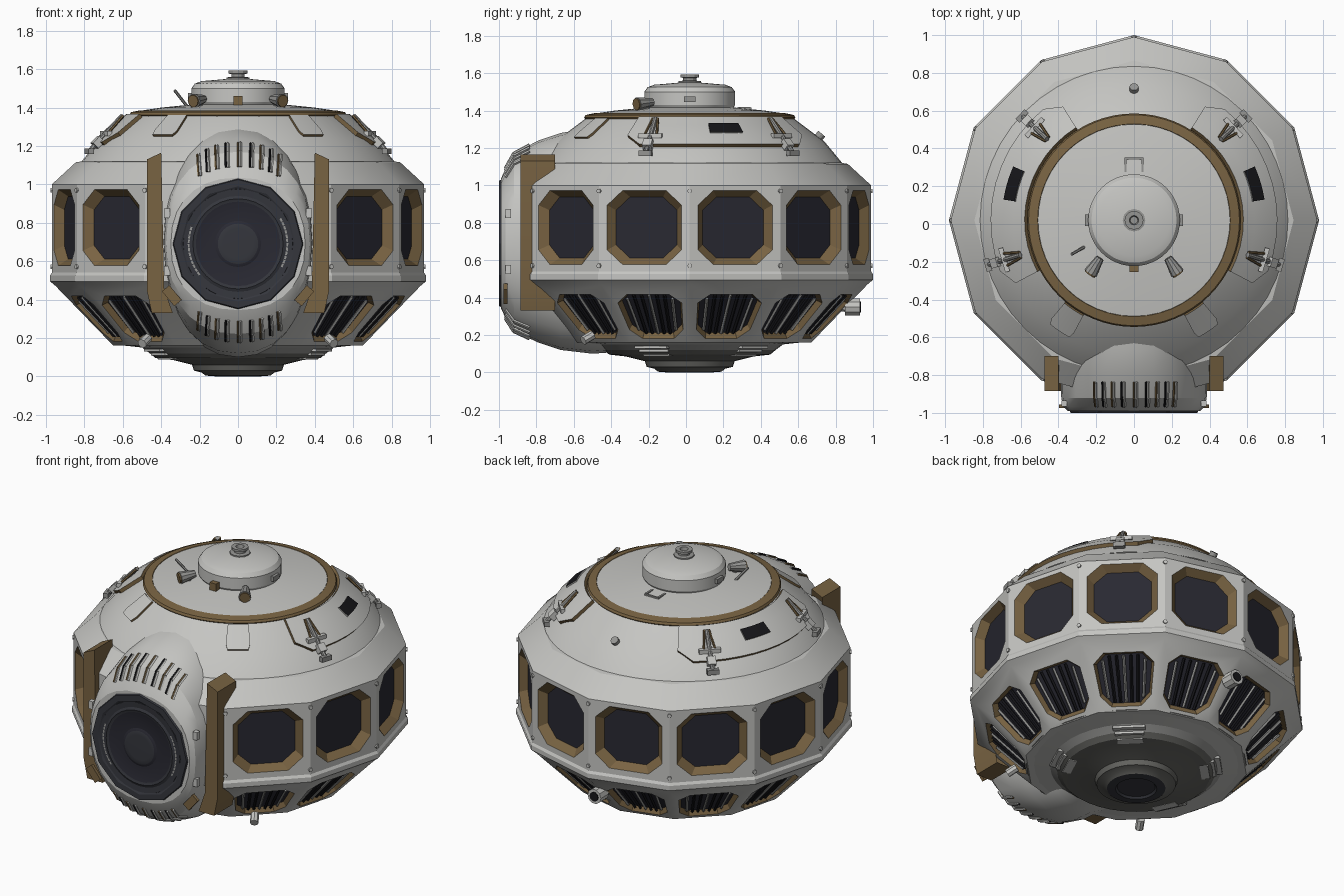
import bpy, bmesh, math
from mathutils import Vector as V

if "Cube" in bpy.data.objects:
    bpy.data.objects.remove(bpy.data.objects["Cube"])

CY = 0.02
PALETTE = {"hull_grey": (.56, .56, .54), "bronze_trim": (.19, .125, .055), "dark_glass": (.022, .022, .032),
           "slat_black": (.008, .008, .01), "underside_grey": (.13, .13, .12), "mid_grey": (.3, .3, .29),
           "hatch_dark": (.035, .037, .046)}
MATS = []
for n, c in PALETTE.items():
    m = bpy.data.materials.new(n)
    m.diffuse_color = (*c, 1)
    m.use_nodes = True
    m.node_tree.nodes["Principled BSDF"].inputs["Base Color"].default_value = m.diffuse_color
    MATS.append(m)
HULL, TRIM, GLASS, SLAT, UNDER, MID, HATCH = range(7)


def finish(name, bm, angle=25):
    bmesh.ops.remove_doubles(bm, verts=bm.verts, dist=1e-5)
    bmesh.ops.recalc_face_normals(bm, faces=bm.faces)
    me = bpy.data.meshes.new(name)
    bm.to_mesh(me)
    bm.free()
    for m in MATS:
        me.materials.append(m)
    ob = bpy.data.objects.new(name, me)
    bpy.context.collection.objects.link(ob)
    bpy.ops.object.select_all(action='DESELECT')
    ob.select_set(True)
    bpy.context.view_layer.objects.active = ob
    bpy.ops.object.shade_smooth_by_angle(angle=math.radians(angle))
    return ob


def face(bm, pts, mat):
    f = bm.faces.new([bm.verts.new(p) for p in pts])
    f.material_index = mat


def pol(r, deg, z):
    a = math.radians(deg)
    return V((r * math.cos(a), CY + r * math.sin(a), z))


def loft(bm, rings, mats):
    for k in range(len(rings) - 1):
        a, b, n = rings[k], rings[k + 1], len(rings[k])
        for i in range(n):
            j = (i + 1) % n
            face(bm, [a[i], a[j], b[j], b[i]], mats if isinstance(mats, int) else mats[k])


def lathe(name, profile, mats, n=48, place=lambda r, a, h: pol(r, a, h)):
    bm = bmesh.new()
    rings = [[place(max(r, 1e-3), 360 * i / n, h) for i in range(n)] for r, h in profile]
    loft(bm, rings, mats)
    face(bm, rings[-1], mats if isinstance(mats, int) else mats[-1])
    return finish(name, bm)


def beam(bm, p, q, r, mat, n=8, r2=None):
    # round bar between two points
    p, q = V(p), V(q)
    quat = (q - p).to_track_quat('Z', 'Y')
    ring = lambda c, s: [c + quat @ V((s * math.cos(t * math.tau / n), s * math.sin(t * math.tau / n), 0)) for t in range(n)]
    a, b = ring(p, r), ring(q, r if r2 is None else r2)
    loft(bm, [a, b], mat)
    face(bm, a[::-1], mat)
    face(bm, b, mat)


def box(bm, c, d, s, mat):
    # block centred at c, long axis along d, sizes s = (across, thick, long)
    quat = V(d).to_track_quat('Z', 'Y')
    ring = lambda h: [V(c) + quat @ V((x * s[0] / 2, y * s[1] / 2, h * s[2] / 2)) for x, y in ((-1, -1), (1, -1), (1, 1), (-1, 1))]
    loft(bm, [ring(-1), ring(1)], mat)
    face(bm, ring(-1)[::-1], mat)
    face(bm, ring(1), mat)


def panel(bm, c, u0, u1, v0, v1, cut, inset, depth, slats=None):
    # hull panel with a recessed, corner-cut window
    at = lambda u, v: c[0].lerp(c[1], u).lerp(c[3].lerp(c[2], u), v)
    nrm = (c[1] - c[0]).cross(c[3] - c[0]).normalized()

    def octagon(u0, u1, v0, v1, k, d):
        uv = [(u0 + k, v0), (u1 - k, v0), (u1, v0 + k), (u1, v1 - k), (u1 - k, v1), (u0 + k, v1), (u0, v1 - k), (u0, v0 + k)]
        return [at(*p) - nrm * d for p in uv]
    o = octagon(u0, u1, v0, v1, cut, 0)
    i = octagon(u0 + inset, u1 - inset, v0 + inset, v1 - inset, cut * .9, depth)
    for k in range(4):
        n = (k + 1) % 4
        face(bm, [c[k], c[n], o[2 * k + 1], o[2 * k]], HULL)
        face(bm, [c[n], o[(2 * k + 2) % 8], o[2 * k + 1]], HULL)
    loft(bm, [o, i], TRIM)
    face(bm, i, GLASS)
    if slats is not None:
        for k in range(7):
            u = u0 + (u1 - u0) * (k + 1.3) / 8.6
            e = cut * .75 if k in (0, 6) else .05
            beam(slats, at(u, v0 + e) - nrm * .018, at(u, v1 - e) - nrm * .018, .009, SLAT if k % 3 else MID, 4)


# twelve-sided hull with two rows of windows
RING = [(.60, .16), (.65, .16), (.95, .47), (.98, .495), (.98, .525), (.97, .54), (.97, 1.0), (.845, 1.115), (.78, 1.125)]
bm, slats = bmesh.new(), bmesh.new()
for i in range(12):
    for k, ((ra, za), (rb, zb)) in enumerate(zip(RING, RING[1:])):
        c = [pol(ra, 30 * i, za), pol(ra, 30 * i + 30, za), pol(rb, 30 * i + 30, zb), pol(rb, 30 * i, zb)]
        if k == 1 and i not in (8, 9):
            panel(bm, c, .1, .9, .07, .83, .15, .035, .03, slats)
        elif k == 5 and i not in (8, 9):
            panel(bm, c, .09, .91, .08, .94, .17, .075, .045)
        else:
            face(bm, c, HULL)
finish("main_hull", bm)
finish("lower_window_slats", slats)

# corner bolts and posts between windows
bm = bmesh.new()
for i in range(12):
    if i != 9:
        for z in (.57, .97):
            beam(bm, pol(.955, 30 * i, z), pol(.977, 30 * i, z), .013, HULL, 6)
finish("post_bolts", bm)

# roof, trim ring, dome and turret
ROOF = [(.815, 1.12), (.72, 1.235), (.56, 1.355)]
lathe("roof", ROOF + [(.5, 1.36)], HULL)
lathe("roof_trim_ring", [(.555, 1.35), (.565, 1.362), (.558, 1.376), (.51, 1.386), (.50, 1.37)], TRIM, 64)
lathe("roof_dome", [(.512, 1.375), (.508, 1.384), (.40, 1.40), (.25, 1.415), (.2, 1.42)], HULL)
lathe("turret", [(.225, 1.40), (.243, 1.43), (.243, 1.50), (.225, 1.525), (.19, 1.538), (.05, 1.55), (.0, 1.55)], HULL)
lathe("turret_knob", [(.06, 1.545), (.06, 1.557), (.035, 1.56), (.035, 1.575), (.05, 1.577), (.05, 1.592), (.025, 1.592), (.02, 1.57)],
      MID, 12)

# underside steps
lathe("underside", [(.64, .165), (.5, .15), (.46, .12), (.43, .095), (.34, .085), (.24, .06), (.23, .03), (.19, .02), (.17, .004),
                    (.12, 0), (.11, .012), (0, .012)],
      [HULL, MID, UNDER, UNDER, UNDER, UNDER, UNDER, UNDER, HATCH, HATCH, HATCH], 36)
bm = bmesh.new()
for a in (-25, 45, 135, 205):
    for k in range(3):
        t = pol(1, a + 90, 0) - V((0, CY, 0))
        box(bm, pol(.47 - .035 * k, a, .135 - .02 * k), t, (.05, .014, .19 - .02 * k), HULL)
finish("underside_steps", bm)


def roof_at(r, a, h):
    # point above the roof slope
    for (ra, za), (rb, zb) in zip(ROOF, ROOF[1:]):
        if r >= rb:
            break
    return pol(r + h * .65, a, za + (zb - za) * (r - ra) / (rb - ra) + h * .75)


def roof_patch(bm, a0, a1, r0, r1, h, top, side, cut=0):
    n = 12
    az = [a0 + (a1 - a0) * i / n for i in range(n + 1)]
    outer = [r1 - (cut if i in (0, n) else 0) for i in range(n + 1)]
    for i in range(n):
        A, B = az[i], az[i + 1]
        rows = [[(r0 + (o - r0) * k / 3) for k in range(4)] for o in (outer[i], outer[i + 1])]
        for k in range(3):
            face(bm, [roof_at(rows[0][k], A, h), roof_at(rows[0][k + 1], A, h),
                      roof_at(rows[1][k + 1], B, h), roof_at(rows[1][k], B, h)], top)
        for r_a, r_b in ((rows[0][0], rows[1][0]), (outer[i], outer[i + 1])):
            face(bm, [roof_at(r_a, A, h), roof_at(r_b, B, h), roof_at(r_b, B, -.01), roof_at(r_a, A, -.01)], side)
    for A, o in ((a0, outer[0]), (a1, outer[-1])):
        face(bm, [roof_at(r0, A, h), roof_at(o, A, h), roof_at(o, A, -.01), roof_at(r0, A, -.01)], side)


def mirrored(a):
    return (a, 180 - a)


# raised roof panels, vents, edge strips and mooring arms
panels, vents, arms = bmesh.new(), bmesh.new(), bmesh.new()
for s in (0, 1):
    m = lambda a: mirrored(a)[s]
    roof_patch(panels, m(-28), m(58), .565, .745, .022, HULL, TRIM, .05)
    roof_patch(panels, m(-62), m(-50), .565, .70, .012, HULL, TRIM, .03)
    roof_patch(vents, m(9), m(24), .62, .68, .03, SLAT, MID)
    for a in (-17, 43):
        a = m(a)
        t = pol(1, a + 90, 0) - V((0, CY, 0))
        p, q = roof_at(.79, a, .03), roof_at(.60, a, .045)
        beam(arms, p, q, .013, MID)
        box(arms, p.lerp(q, .25), q - p, (.05, .04, .05), HULL)
        box(arms, p.lerp(q, .5), t, (.025, .025, .13), HULL)
        box(arms, p, t, (.03, .03, .07), MID)
        for d in (-.035, .035):
            beam(arms, p.lerp(q, .5) + t * d, q + t * d * .4, .007, TRIM, 6)
finish("raised_roof_panels", panels)
finish("roof_vents", vents)
finish("mooring_arms", arms)

# turret lamps, aerial, rear sensor and rear nozzle
bm = bmesh.new()
for s in (-1, 1):
    beam(bm, (s * .18, -.18, 1.445), (s * .23, -.26, 1.435), .022, MID, 10, .038)
    beam(bm, (s * .23, -.26, 1.435), (s * .235, -.267, 1.434), .032, TRIM, 10)
    beam(bm, (s * .2, -.21, 1.39), (s * .2, -.21, 1.44), .014, MID)
    box(bm, (s * .25, .02, 1.46), (0, 1, 0), (.02, .03, .06), MID)
beam(bm, (-.26, -.12, 1.40), (-.33, -.16, 1.49), .008, MID, 6)
box(bm, (0, -.235, 1.435), (0, 0, 1), (.045, .04, .05), TRIM)
for s in (-1, 1):
    box(bm, (s * .045, .31, 1.412), (0, 1, 0), (.012, .012, .07), MID)
box(bm, (0, .345, 1.41), (1, 0, 0), (.012, .012, .1), MID)
finish("turret_fittings", bm)
bm = bmesh.new()
beam(bm, roof_at(.69, 90, -.01), roof_at(.69, 90, .025), .024, MID, 12)
beam(bm, (0, .74, .36), (0, .86, .35), .028, HULL, 10)
beam(bm, (0, .85, .35), (0, .93, .35), .047, HULL, 10)
beam(bm, (0, .93, .35), (0, .935, .35), .03, SLAT, 10)
for s in (-1, 1):
    beam(bm, (s * .47, -.5, .2), (s * .5, -.55, .17), .025, HULL, 8)
finish("sensor_and_nozzle", bm)

# bulging hatch hood
HOOD = [(-.36, .36, .11, 1.32), (-.50, .37, .10, 1.31), (-.67, .385, .12, 1.28), (-.79, .39, .16, 1.24),
        (-.92, .385, .22, 1.17), (-.965, .375, .29, 1.09), (-.99, .35, .345, 1.035)]


def hood_at(k, a, grow=0):
    y, rx, lo, hi = HOOD[k]
    c, s = math.cos(math.radians(a)), math.sin(math.radians(a))
    f = lambda x: math.copysign(abs(x) ** .88, x)
    return V(((rx + grow) * f(c), y - grow * .6, (lo + hi) / 2 + ((hi - lo) / 2 + grow) * f(s)))


bm = bmesh.new()
rings = [[hood_at(k, 360 * i / 28) for i in range(28)] for k in range(len(HOOD))]
loft(bm, rings, HULL)
face(bm, rings[-1], HULL)
finish("hatch_hood", bm, 22)

# slots above and below the hatch
bm = bmesh.new()
for base in (90, 270):
    for k in range(-4, 5):
        a = base + k * 7.5
        p, q = hood_at(3, a, .002).lerp(hood_at(4, a, .002), .35), hood_at(5, a, .002)
        mid = hood_at(4, a, .002)
        for u, v in ((p, mid), (mid, q)):
            beam(bm, u, v, .006, SLAT if k % 2 else TRIM, 4)
            beam(bm, u + V((.012, 0, 0)), v + V((.012, 0, 0)), .008, HULL, 4)
finish("hood_slots", bm)

# round hatch
front = lambda r, a, h: V((r * math.cos(math.radians(a)), h, .69 + r * math.sin(math.radians(a))))
lathe("hatch_rim", [(.345, -.98), (.335, -1.0), (.30, -1.0), (.285, -.992), (.28, -.99)], HATCH, 12, front)
lathe("hatch_disc", [(.29, -.985), (.285, -.996), (.25, -.993), (.235, -1.0), (.22, -.994), (.12, -.992), (.105, -.999), (.08, -1.0), (0, -1.0)],
      [HATCH, HATCH, HATCH, HATCH, GLASS, GLASS, HATCH, HATCH], 32, front)
bm = bmesh.new()
for base in (-28, 160):
    for k in range(12):
        a, b = base + k * 5, base + k * 5 + 4
        face(bm, [front(.252, a, -.998), front(.262, a, -.998), front(.262, b, -.998), front(.252, b, -.998)], MID)
finish("hatch_worn_ring", bm)

# bronze ribs either side of the hatch
bm = bmesh.new()
RIB = [(.40, 1.165), (.475, 1.13), (.475, .45), (.45, .33), (.34, .33), (.385, .46)]
for s in (-1, 1):
    sec = [[V((s * x, y, z)) for x, z in RIB] for y in (-.70, -.885)]
    loft(bm, sec, TRIM)
    face(bm, sec[1], TRIM)
    box(bm, (s * .345, -.965, .42), (s, 0, 1.2), (.02, .05, .1), TRIM)
    for z in (.55, .85):
        box(bm, (s * .37, -.95, z), (0, 0, 1), (.03, .03, .05), HULL)
finish("hatch_ribs", bm)
